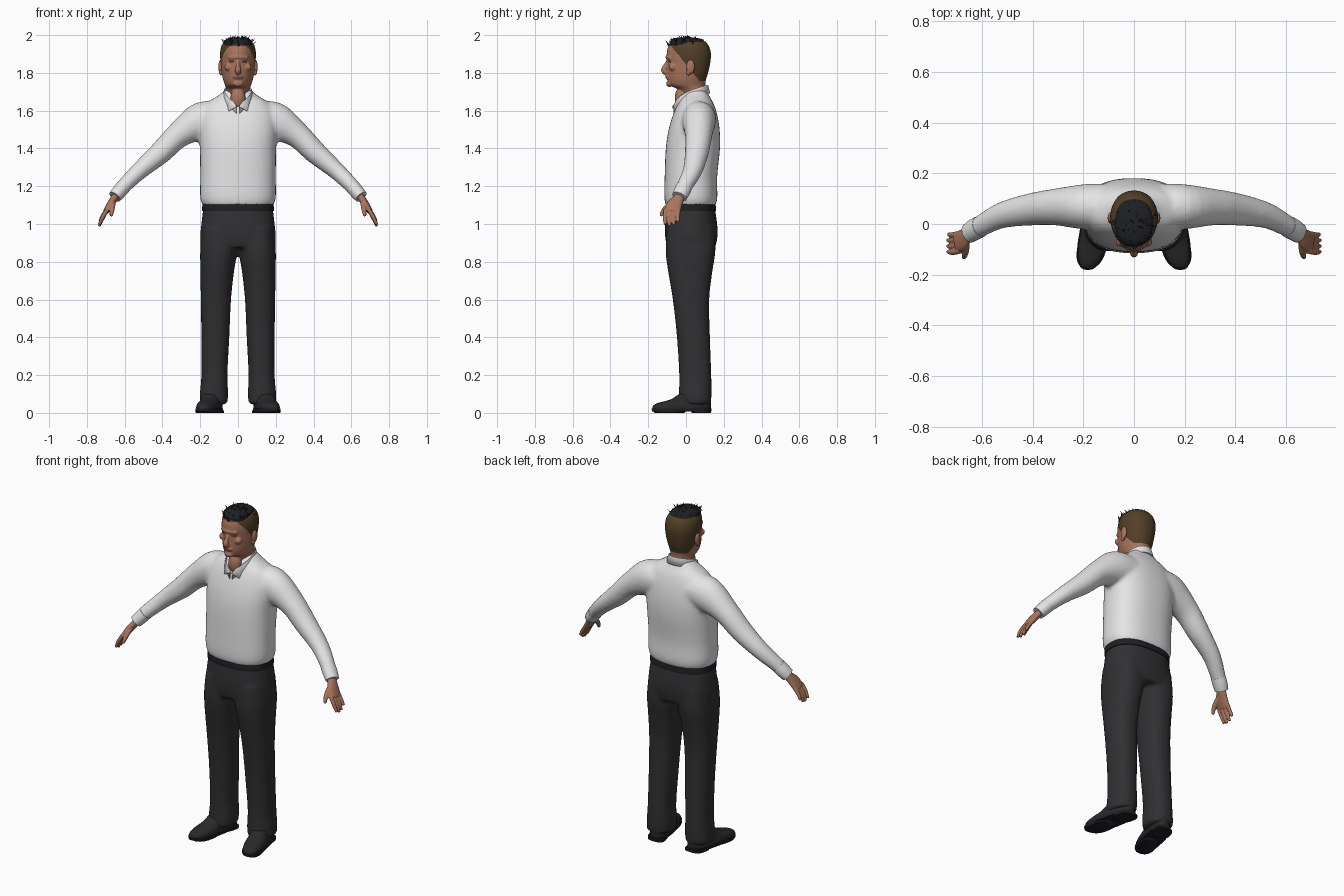
import bpy, bmesh, math, random
from mathutils import Vector

if "Cube" in bpy.data.objects:
    bpy.data.objects.remove(bpy.data.objects["Cube"])
random.seed(4)


def material(name, r, g, b):
    m = bpy.data.materials.new(name)
    m.use_nodes = True
    m.diffuse_color = (r, g, b, 1)
    node = m.node_tree.nodes["Principled BSDF"]
    node.inputs["Base Color"].default_value = (r, g, b, 1)
    node.inputs["Roughness"].default_value = 0.8
    return m


SKIN = material("skin", 0.40, 0.18, 0.11)
LIPS = material("lips", 0.27, 0.10, 0.07)
EYES = material("eyes", 0.06, 0.035, 0.025)
BROWN = material("brown hair", 0.085, 0.05, 0.02)
BLACK = material("black hair", 0.013, 0.014, 0.017)
WHITE = material("white cotton", 0.78, 0.78, 0.78)
CLOTH = material("charcoal cloth", 0.03, 0.03, 0.032)
LEATHER = material("dark leather", 0.022, 0.022, 0.023)


def spline(rows, k=4):
    """Catmull-Rom through rows of numbers."""
    out = []
    for i in range(len(rows) - 1):
        a, b, c, d = rows[max(i - 1, 0)], rows[i], rows[i + 1], rows[min(i + 2, len(rows) - 1)]
        for s in range(k):
            t = s / k
            out.append([q + t / 2 * (r - p + t * (2 * p - 5 * q + 4 * r - w + t * (3 * (q - r) + w - p)))
                        for p, q, r, w in zip(a, b, c, d)])
    return out + [list(rows[-1])]


def skin_rings(bm, rings):
    loops = [[bm.verts.new(p) for p in ring] for ring in rings]
    n = len(loops[0])
    for a, b in zip(loops, loops[1:]):
        for i in range(n):
            bm.faces.new((a[i], a[(i + 1) % n], b[(i + 1) % n], b[i]))
    bm.faces.new(loops[0][::-1])
    bm.faces.new(loops[-1])


def outline(power, n):
    for i in range(n):
        a = math.tau * i / n
        c, s = math.cos(a), math.sin(a)
        yield (math.copysign(abs(c) ** (2 / power), c), math.copysign(abs(s) ** (2 / power), s))


def stack(bm, rows, power=2.3, egg=0, side=1, shear=0, n=32):
    """Horizontal sections: height, front y, back y, half width, centre x."""
    rings = []
    for z, front, back, half, cx in spline([r if len(r) > 4 else (*r, 0) for r in rows]):
        ring = []
        for c, s in outline(power, n):
            y = (front + back) / 2 + s * (back - front) / 2
            x = cx + half * c * (1 - egg * max(0, -s)) - shear * y
            ring.append((side * x, y, z))
        rings.append(ring)
    skin_rings(bm, rings)


def tube(bm, rows, side=1, n=16, hint=(0, 1, 0)):
    """Sections along a path: x, y, z, radius along hint, radius across."""
    rows = spline([r if len(r) > 4 else (*r, r[3]) for r in rows])
    pts = [Vector(r[:3]) for r in rows]
    rings = []
    for i, (p, r) in enumerate(zip(pts, rows)):
        t = (pts[min(i + 1, len(pts) - 1)] - pts[max(i - 1, 0)]).normalized()
        u = Vector(hint)
        u = (u - t * u.dot(t)).normalized()
        v = t.cross(u)
        ring = [p + u * r[3] * c + v * r[4] * s for c, s in outline(2, n)]
        rings.append([(side * q.x, q.y, q.z) for q in ring])
    skin_rings(bm, rings)


def ball(bm, centre, size):
    made = bmesh.ops.create_uvsphere(bm, u_segments=20, v_segments=12, radius=1)["verts"]
    for v in made:
        v.co = Vector(c + q * s for c, q, s in zip(centre, v.co, size))


def finish(name, bm, mat, voxel=0, mirror=False, smooth=4):
    bmesh.ops.recalc_face_normals(bm, faces=bm.faces)
    me = bpy.data.meshes.new(name)
    bm.to_mesh(me)
    bm.free()
    me.materials.append(mat)
    ob = bpy.data.objects.new(name, me)
    bpy.context.collection.objects.link(ob)
    for p in me.polygons:
        p.use_smooth = True
    if voxel:
        m = ob.modifiers.new("blend", "REMESH")
        m.mode, m.voxel_size, m.use_smooth_shade = "VOXEL", voxel, True
        m = ob.modifiers.new("relax", "SMOOTH")
        m.factor, m.iterations = 0.5, smooth
    if mirror:
        ob.modifiers.new("mirror", "MIRROR").use_mirror_merge = False
    if not voxel:
        bpy.ops.object.select_all(action="DESELECT")
        ob.select_set(True)
        bpy.context.view_layer.objects.active = ob
        bpy.ops.object.shade_smooth_by_angle(angle=math.radians(50))
    return ob


# Shirt: body and both sleeves blended into one surface
bm = bmesh.new()
stack(bm, [(1.095, -.105, .155, .185), (1.14, -.115, .166, .2), (1.25, -.113, .165, .2), (1.4, -.107, .18, .202),
           (1.5, -.092, .178, .207), (1.58, -.068, .165, .2), (1.64, -.042, .145, .165), (1.68, -.018, .122, .105),
           (1.71, .0, .11, .07)], 2.4, n=40)
for side in (1, -1):
    tube(bm, [(.08, .07, 1.56, .09, .08), (.19, .068, 1.545, .09, .102), (.31, .067, 1.475, .073, .07),
              (.41, .057, 1.378, .064, .06), (.52, .035, 1.283, .052, .047), (.6, -.005, 1.205, .043, .04),
              (.642, -.03, 1.155, .038, .034)], side, 24)
finish("shirt", bm, WHITE, .011, smooth=6)

# Cuffs
bm = bmesh.new()
tube(bm, [(.607, -.01, 1.197, .043, .039), (.63, -.022, 1.17, .043, .038), (.652, -.036, 1.144, .04, .035)], n=24)
finish("cuffs", bm, WHITE, mirror=True)

# Collar: folded band, open at the front, with two pointed flaps
bm = bmesh.new()
rows, steps = [], 40
for i in range(steps + 1):
    a = 2 * i / steps - 1
    t = abs(a)
    ang = a * math.pi * .97
    x, y = .073 * math.sin(ang), .027 + .09 * math.cos(ang)
    top = 1.737 - .108 * t ** 2
    flap = .045 + .035 * max(0, 1 - abs(t - .8) / .15) if t < .8 else .08 - .36 * (t - .8)
    spread = 1.22 if t < .65 else 1.22 + .15 * (1 - abs(t - .82) / .18)
    rows.append([bm.verts.new(p) for p in ((x * .96, y, top - .045), (x, y, top),
                (x * spread, .027 + (y - .027) * 1.12, top - flap))])
for p, q in zip(rows, rows[1:]):
    for k in range(2):
        bm.faces.new((p[k], q[k], q[k + 1], p[k + 1]))
collar = finish("collar", bm, WHITE)
collar.modifiers.new("thickness", "SOLIDIFY").thickness = .005

# Trousers: seat and legs blended together
bm = bmesh.new()
stack(bm, [(1.1, -.1, .15, .182), (1.0, -.11, .165, .194), (.93, -.11, .166, .2), (.875, -.1, .155, .192)], 2.4, n=40)
for side in (1, -1):
    stack(bm, [(.98, -.1, .15, .09, .1), (.86, -.108, .156, .098, .102), (.75, -.095, .14, .089, .11),
               (.6, -.07, .123, .08, .117), (.4, -.048, .127, .074, .12), (.2, -.036, .134, .069, .125),
               (.1, -.038, .135, .075, .127), (.045, -.04, .132, .072, .13)], 2.3, side=side)
finish("trousers", bm, CLOTH, .011)

# Belt
bm = bmesh.new()
stack(bm, [(1.068, -.108, .16, .19), (1.085, -.109, .159, .19), (1.105, -.106, .156, .188)], 2.4, n=40)
finish("belt", bm, BLACK)

# Shoes: uppers, soles and heels, toes turned out
bm = bmesh.new()
stack(bm, [(.012, -.178, .13, .057, .147), (.035, -.176, .132, .058, .147), (.052, -.15, .133, .055, .146),
           (.07, -.085, .133, .052, .144), (.1, -.035, .125, .048, .142)], 2.5, shear=.2)
finish("shoe_uppers", bm, LEATHER, mirror=True)
bm = bmesh.new()
stack(bm, [(.008, -.18, .134, .061, .147), (.022, -.182, .136, .062, .147)], 2.5, shear=.2)
stack(bm, [(0, .03, .133, .054, .147), (.012, .03, .134, .055, .147)], 3, shear=.2)
stack(bm, [(0, -.165, -.01, .054, .147), (.01, -.175, .0, .058, .147)], 2.5, shear=.2)
finish("shoe_soles", bm, BLACK, mirror=True)

# Hands: palm, four fingers and a thumb
bm = bmesh.new()
tube(bm, [(.63, -.025, 1.17, .027, .021), (.655, -.04, 1.135, .03, .02), (.678, -.062, 1.1, .042, .019),
          (.7, -.073, 1.065, .041, .015)])
for i, reach in enumerate((.9, 1, .95, .75)):
    y = -.107 + .023 * i
    tube(bm, [(.69, y, 1.08, .0115), (.716, y - .005, 1.08 - .048 * reach, .011),
              (.725 + .01 * reach, y - .003, 1.08 - .092 * reach, .008)], n=10)
tube(bm, [(.662, -.06, 1.12, .015), (.664, -.1, 1.092, .014), (.668, -.122, 1.066, .012),
          (.672, -.133, 1.042, .008)], n=10, hint=(1, 0, 0))
finish("hands", bm, SKIN, .004, mirror=True, smooth=2)

# Head and neck with nose, brow, cheeks, lips and open-necked chest
bm = bmesh.new()
stack(bm, [(1.64, -.01, .1, .058), (1.69, -.024, .105, .061), (1.715, -.045, .104, .063), (1.735, -.088, .102, .069),
           (1.765, -.099, .106, .079), (1.8, -.1, .117, .086), (1.85, -.099, .128, .092), (1.9, -.102, .132, .095),
           (1.94, -.094, .122, .089), (1.968, -.073, .098, .07), (1.982, -.035, .055, .035)], 2.2, egg=.2, n=40)
tube(bm, [(0, -.094, 1.87, .008), (0, -.108, 1.84, .011), (0, -.117, 1.813, .016), (0, -.1, 1.798, .014)], n=12)
tube(bm, [(-.05, -.079, 1.88, .01), (0, -.1, 1.883, .01), (.05, -.079, 1.88, .01)], n=12)
ball(bm, (0, -.096, 1.778), (.028, .013, .012))
ball(bm, (0, -.088, 1.743), (.027, .017, .018))
ball(bm, (0, -.028, 1.665), (.04, .032, .06))
for side in (1, -1):
    ball(bm, (side * .05, -.07, 1.83), (.022, .02, .02))
head = finish("head", bm, SKIN, .0045, smooth=3)
graph = bpy.context.evaluated_depsgraph_get()
baked = bpy.data.meshes.new_from_object(head.evaluated_get(graph))
head.modifiers.clear()
head.data = baked
baked.materials.clear()
for m in (SKIN, BROWN, EYES, LIPS):
    baked.materials.append(m)
for p in baked.polygons:
    x, y, z = p.center
    if z > 1.94 or (z > 1.757 and y > -.068 + (1.93 - z) * .8):
        p.material_index = 1
    elif y < -.06 and abs(z - 1.862) < .0045 and .02 < abs(x) < .048:
        p.material_index = 2
    elif y < -.08 and abs(z - 1.778) < .006 and abs(x) < .025:
        p.material_index = 3
    else:
        p.material_index = 0

# Ears
bm = bmesh.new()
ball(bm, (.093, .024, 1.832), (.011, .022, .037))
ball(bm, (.09, .014, 1.803), (.01, .012, .016))
finish("ears", bm, SKIN, mirror=True)

# Swept top hair: a cap covered with short tufts
bm = bmesh.new()
stack(bm, [(1.945, -.088, .095, .074), (1.965, -.086, .1, .075), (1.98, -.07, .08, .06), (1.988, -.04, .04, .035)])
for i in range(110):
    a, r = random.uniform(0, math.tau), math.sqrt(random.random())
    root = Vector((.07 * r * math.cos(a), .09 * r * math.sin(a), 1.978 - .028 * r ** 2))
    tip = root + Vector((random.gauss(0, .012) + root.x * .15, random.uniform(-.025, .015), random.uniform(.012, .03)))
    tip.z = min(tip.z, 2)
    base = [bm.verts.new(root + Vector((.009 * math.cos(q), .009 * math.sin(q), -.008)))
            for q in (0, math.pi * 2 / 3, math.pi * 4 / 3)]
    point = bm.verts.new(tip)
    for k in range(3):
        bm.faces.new((base[k], base[(k + 1) % 3], point))
finish("top_hair", bm, BLACK)
